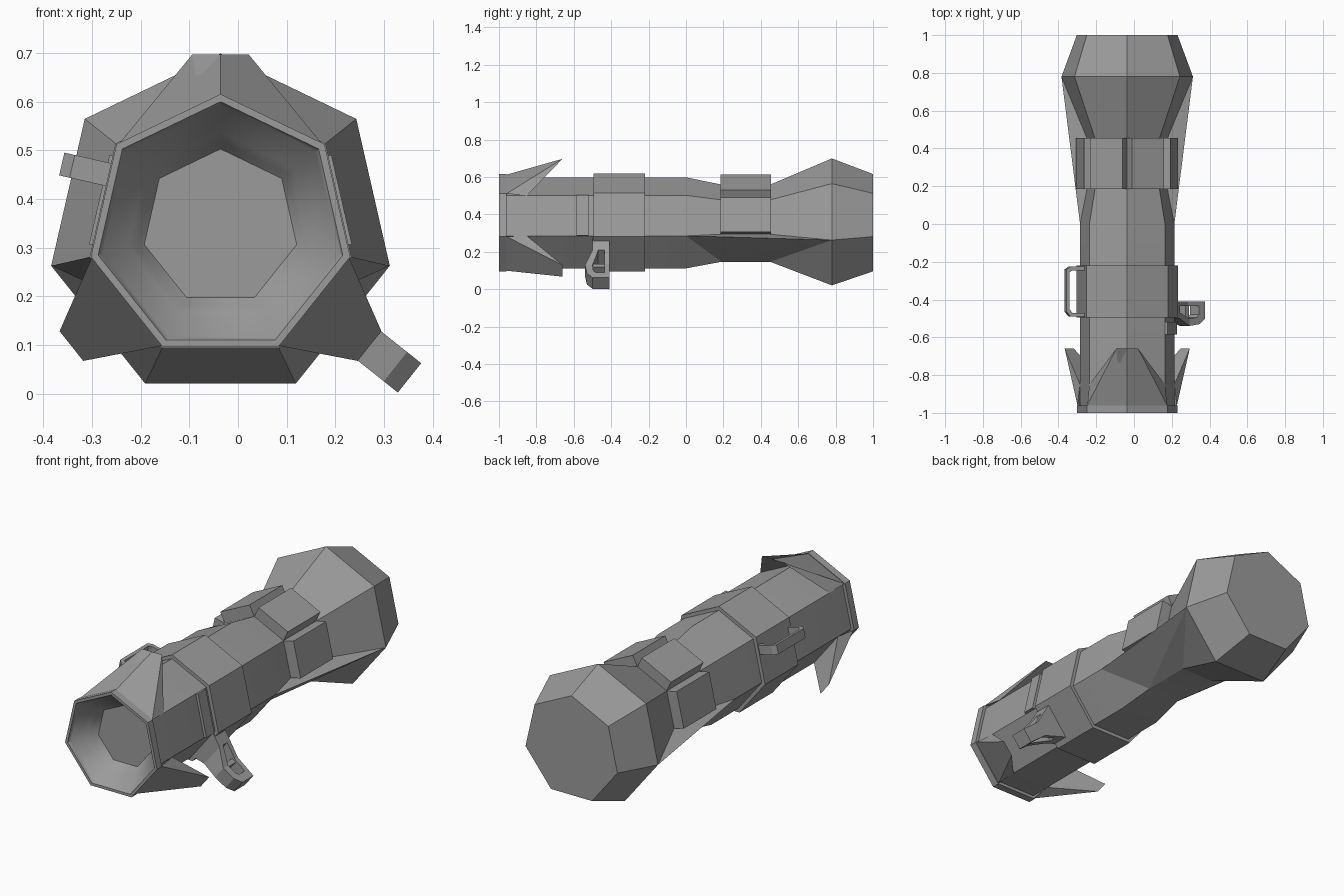
import bpy, bmesh, math
from mathutils import Vector

if "Cube" in bpy.data.objects:
    bpy.data.objects.remove(bpy.data.objects["Cube"])

SIDES, CX, CZ = 7, -0.036, 0.342

grey = bpy.data.materials.new("gunmetal_grey")
grey.use_nodes = True
grey.diffuse_color = (0.33, 0.33, 0.33, 1)
grey.node_tree.nodes["Principled BSDF"].inputs["Base Color"].default_value = grey.diffuse_color


def corner(i, r, y):
    """Corner i of the seven-sided section; corner 0 points up, 1 is toward +x."""
    a = math.tau * i / SIDES
    return Vector((CX + r * math.sin(a), y, CZ + r * math.cos(a)))


def face_axes(i):
    """Outward normal and sideways direction of the side between corners i and i+1."""
    a = math.tau * (i + 0.5) / SIDES
    return Vector((math.sin(a), 0, math.cos(a))), Vector((math.cos(a), 0, -math.sin(a)))


def build(name, verts, faces, smooth=None):
    mesh = bpy.data.meshes.new(name)
    mesh.from_pydata([tuple(v) for v in verts], [], faces)
    bm = bmesh.new()
    bm.from_mesh(mesh)
    bmesh.ops.recalc_face_normals(bm, faces=bm.faces)
    bm.to_mesh(mesh)
    bm.free()
    mesh.materials.append(grey)
    ob = bpy.data.objects.new(name, mesh)
    bpy.context.collection.objects.link(ob)
    if smooth:
        bpy.ops.object.select_all(action='DESELECT')
        ob.select_set(True)
        bpy.context.view_layer.objects.active = ob
        bpy.ops.object.shade_smooth_by_angle(angle=math.radians(smooth))
    return ob


def skin(loops, closed=False):
    """Faces joining equal-length loops of points in order."""
    n = len(loops[0])
    pairs = len(loops) if closed else len(loops) - 1
    faces = []
    for k in range(pairs):
        a, b = k * n, (k + 1) % len(loops) * n
        faces += [(a + j, a + (j + 1) % n, b + (j + 1) % n, b + j) for j in range(n)]
    return [p for loop in loops for p in loop], faces


def tube(name, profile, cap_start=False, cap_end=False, smooth=None):
    verts, faces = skin([[corner(i, r, y) for i in range(SIDES)] for y, r in profile])
    if cap_start:
        faces.append(tuple(range(SIDES)))
    if cap_end:
        faces.append(tuple(range(len(verts) - SIDES, len(verts))))
    return build(name, verts, faces, smooth)


def hull(name, points):
    bm = bmesh.new()
    for p in points:
        bm.verts.new(p)
    bmesh.ops.convex_hull(bm, input=bm.verts)
    bmesh.ops.dissolve_limit(bm, angle_limit=0.01, verts=bm.verts, edges=bm.edges)
    ob = build(name, [], [])
    bm.to_mesh(ob.data)
    bm.free()
    return ob


def raised_block(name, side, r, y0, y1, height):
    """Block standing on the full width of one side."""
    n, _ = face_axes(side)
    base = [corner(i, r, y) for i in (side, side + 1) for y in (y0, y1)]
    return hull(name, base + [p + n * height for p in base])


def frame(name, side, outer, inner, width, shift=0.0):
    """Open frame drawn as (distance from axis, y) outlines, centred on one side."""
    n, t = face_axes(side)

    def loop(outline, sign):
        return [Vector((CX, y, CZ)) + n * r + t * (shift + sign * width(r)) for r, y in outline]
    verts, faces = skin([loop(outer, -1), loop(outer, 1), loop(inner, 1), loop(inner, -1)], True)
    return build(name, verts, faces)


# Barrel, flared rear chamber and clamped band
tube("barrel", [(-0.97, 0.256), (0, 0.256), (0.19, 0.217), (0.45, 0.217)], smooth=30)
tube("rear_chamber", [(0.45, 0.217), (0.78, 0.357), (1, 0.2735)], cap_end=True, smooth=30)
tube("middle_band", [(-0.495, 0.25), (-0.495, 0.276), (-0.22, 0.276), (-0.22, 0.25)])

# Muzzle ring with a funnel bore closed by a flat floor
tube("muzzle_ring", [(-1, 0.258), (-1, 0.2735), (-0.96, 0.2735), (-0.96, 0.25)])
tube("muzzle_bore", [(-1, 0.258), (-0.985, 0.25), (-0.93, 0.195), (-0.90, 0.175), (-0.88, 0.16)],
     smooth=45)
build("bore_floor", [corner(i, 0.162, -0.881) for i in range(SIDES)], [tuple(range(SIDES))])

# Four raised blocks around the narrow neck
for side, label in ((0, "upper_left"), (1, "left"), (6, "upper_right"), (5, "right")):
    raised_block(label + "_neck_block", side, 0.217, 0.185, 0.455, 0.06)

# Flat gussets that bridge the neck below on both sides
for top, low, label in ((2, 3, "left"), (5, 4, "right")):
    hull(label + "_gusset", [corner(top, 0.256, 0), corner(low, 0.217, 0.19),
                             corner(low, 0.217, 0.45), corner(top, 0.357, 0.78),
                             corner(top, 0.217, 0.19), corner(top, 0.217, 0.45)])

# Swept lower fins
for side, label in ((2, "left"), (4, "right")):
    n, t = face_axes(side)
    tip = Vector((CX, -0.66, CZ)) + n * 0.392
    verts = [corner(side, 0.27, -0.96), corner(side + 1, 0.27, -0.96),
             tip - t * 0.039, tip + t * 0.039,
             corner(side, 0.256, -0.85), corner(side + 1, 0.256, -0.85)]
    build(label + "_fin", verts, [(0, 1, 3, 2), (2, 3, 5, 4), (0, 2, 4), (1, 5, 3), (0, 4, 5, 1)])

# Swept top fin folded over the ridge
verts = [corner(i, 0.27, -0.96) for i in (-1, 0, 1)]
verts += [Vector((CX + dx, -0.66, 0.697)) for dx in (-0.058, 0, 0.058)]
verts += [corner(i, 0.256, -0.85) for i in (-1, 0, 1)]
build("top_fin", verts, [(0, 1, 4, 3), (1, 2, 5, 4), (3, 4, 7, 6), (4, 5, 8, 7),
                         (0, 3, 6), (2, 8, 5), (0, 6, 7, 1), (1, 7, 8, 2)])

# Thin plate ahead of the band on the left side
raised_block("left_side_plate", 1, 0.256, -0.585, -0.52, 0.014)

# Carrying handle on the right side
frame("carrying_handle", 5,
      [(0.24, -0.49), (0.325, -0.49), (0.347, -0.465), (0.347, -0.24), (0.325, -0.225), (0.24, -0.225)],
      [(0.24, -0.47), (0.315, -0.47), (0.330, -0.452), (0.330, -0.255), (0.315, -0.245), (0.24, -0.245)],
      lambda r: 0.024, 0.054)

# Grip on the lower left side: tapered mount, looped handle and trigger bar
def grip_width(r):
    return 0.0385 if r > 0.38 else 0.0385 + (0.38 - r) * 0.4

frame("grip", 2,
      [(0.22, -0.50), (0.30, -0.50), (0.39, -0.54), (0.46, -0.53), (0.497, -0.50), (0.497, -0.41), (0.38, -0.41), (0.22, -0.41)],
      [(0.30, -0.47), (0.32, -0.475), (0.39, -0.50), (0.44, -0.495), (0.455, -0.48), (0.455, -0.435), (0.38, -0.435), (0.30, -0.435)],
      grip_width)
n, t = face_axes(2)
hull("trigger_bar", [Vector((CX, y, CZ)) + n * r + t * w
                     for y in (-0.50, -0.43) for r in (0.37, 0.395) for w in (-0.03, 0.03)])
